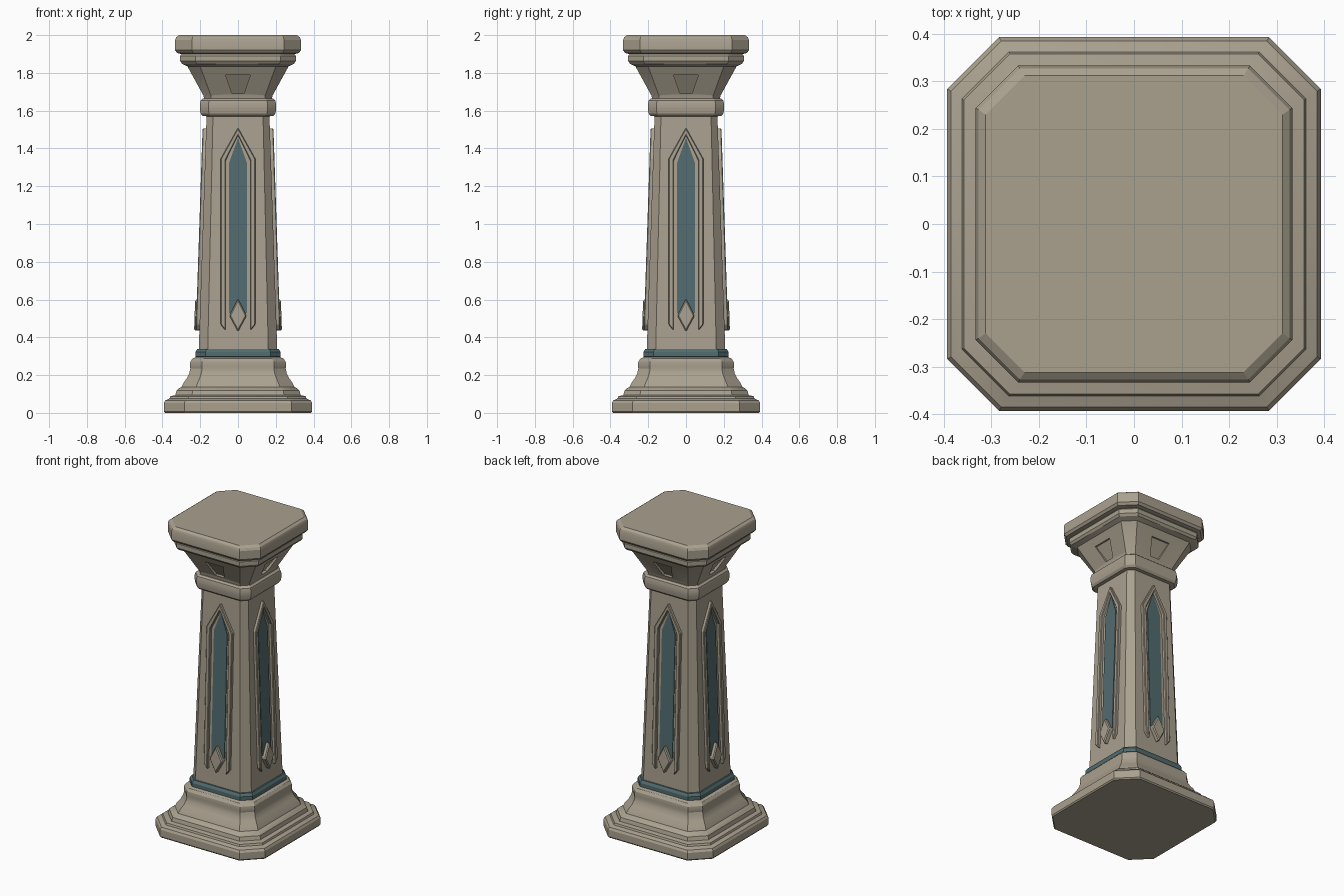
import bpy, bmesh, math

if "Cube" in bpy.data.objects:
    bpy.data.objects.remove(bpy.data.objects["Cube"])


def material(name, rgb):
    m = bpy.data.materials.new(name)
    m.diffuse_color = (*rgb, 1)
    m.use_nodes = True
    m.node_tree.nodes["Principled BSDF"].inputs["Base Color"].default_value = m.diffuse_color
    return m


STONE = material("stone", (0.40, 0.355, 0.275))
TEAL = material("teal", (0.085, 0.15, 0.16))


def finish(name, bm, mat, bevel=0):
    bmesh.ops.recalc_face_normals(bm, faces=bm.faces)
    me = bpy.data.meshes.new(name)
    bm.to_mesh(me)
    bm.free()
    ob = bpy.data.objects.new(name, me)
    bpy.context.collection.objects.link(ob)
    if mat:
        me.materials.append(mat)
    if bevel:
        b = ob.modifiers.new("bevel", "BEVEL")
        b.width, b.segments = bevel, 1
    return ob


def smooth(ob):
    bpy.ops.object.select_all(action="DESELECT")
    ob.select_set(True)
    bpy.context.view_layer.objects.active = ob
    bpy.ops.object.shade_smooth_by_angle(angle=math.radians(25))


def loft(name, profile, mat):
    """Stack chamfered squares given as (half width, height)."""
    bm = bmesh.new()
    rings = []
    for w, z in profile:
        a = w - (0.045 + (w - 0.2) * 0.33)
        pts = [(a, -w), (w, -a), (w, a), (a, w), (-a, w), (-w, a), (-w, -a), (-a, -w)]
        rings.append([bm.verts.new((x, y, z)) for x, y in pts])
    for lo, hi in zip(rings, rings[1:]):
        for i in range(8):
            j = (i + 1) % 8
            bm.faces.new((lo[i], lo[j], hi[j], hi[i]))
    bm.faces.new(rings[0][::-1])
    bm.faces.new(rings[-1])
    ob = finish(name, bm, mat)
    smooth(ob)
    return ob


def prism(name, pts, back, front, mat, side, bevel=0):
    """Extrude an (x, z) outline between two sloping depths on one side."""
    bm = bmesh.new()
    b = [bm.verts.new((x, -back(z), z)) for x, z in pts]
    f = [bm.verts.new((x, -front(z), z)) for x, z in pts]
    bm.faces.new(b)
    bm.faces.new(f[::-1])
    for i in range(len(pts)):
        j = (i + 1) % len(pts)
        bm.faces.new((b[i], b[j], f[j], f[i]))
    ob = finish(name, bm, mat, bevel)
    ob.rotation_euler.z = side * math.pi / 2
    return ob


def mirrored(right):
    """Close a right half outline whose points on x = 0 are shared."""
    return right + [(-x, z) for x, z in reversed(right) if x > 0]


def shaft_w(z):
    return 0.208 - 0.0335 * (z - 0.33)


def shaft_plus(d):
    return lambda z: shaft_w(z) + d


# Stacked body
loft("base", [(0.387, 0), (0.393, 0.008), (0.393, 0.052), (0.385, 0.066), (0.362, 0.076),
              (0.358, 0.088), (0.332, 0.094), (0.326, 0.118), (0.312, 0.13), (0.298, 0.138),
              (0.288, 0.16), (0.27, 0.185), (0.258, 0.21), (0.252, 0.235), (0.255, 0.25),
              (0.252, 0.272), (0.24, 0.288), (0.22, 0.297)], STONE)
loft("base_band", [(0.215, 0.292), (0.226, 0.298), (0.226, 0.322), (0.216, 0.338),
                   (0.2, 0.339)], TEAL)
loft("shaft", [(shaft_w(0.28), 0.28), (shaft_w(1.6), 1.6)], STONE)
loft("neck_ring", [(0.165, 1.57), (0.188, 1.572), (0.198, 1.585), (0.202, 1.61), (0.202, 1.635),
                   (0.197, 1.655), (0.185, 1.665), (0.16, 1.667)], STONE)
capital = loft("capital", [(0.178, 1.655), (0.183, 1.68), (0.268, 1.835), (0.296, 1.848),
                           (0.306, 1.862), (0.306, 1.89), (0.295, 1.905), (0.28, 1.915)], STONE)
loft("cap_slab", [(0.30, 1.9), (0.322, 1.905), (0.333, 1.92), (0.333, 1.975), (0.327, 1.989),
                  (0.312, 2.0)], STONE)


# Notches cut in the sloped capital
def slope_w(z):
    return 0.183 + (z - 1.68) * 0.085 / 0.155


for k in range(4):
    notch = prism("notch_cutter", [(-0.032, 1.692), (0.032, 1.692), (0.066, 1.79), (-0.066, 1.79)],
                  lambda z: slope_w(z) - 0.022 + (z - 1.692) * 0.12,
                  lambda z: slope_w(z) + 0.03, None, k)
    notch.hide_render = True
    notch.hide_set(True)
    cut = capital.modifiers.new("notch", "BOOLEAN")
    cut.operation, cut.object, cut.solver = "DIFFERENCE", notch, "EXACT"

# Lancet frame, inlay and diamond on each face
frame = [(0.066, 0.435), (0.092, 0.468), (0.092, 1.345), (0, 1.51)]
frame_inner = [(0, 1.468), (0.066, 1.335)]
outline = frame + [(-x, z) for x, z in reversed(frame[:3])] + [(-0.066, 1.335), (0, 1.468), (0.066, 1.335)]
inlay = mirrored([(0, 0.5), (0.047, 0.53), (0.047, 1.325), (0, 1.455)])
diamond = [(0, 0.43), (0.046, 0.515), (0, 0.605), (-0.046, 0.515)]
for k in range(4):
    prism("lancet_frame", outline, shaft_plus(-0.01), shaft_plus(0.019), STONE, k, 0.004)
    prism("inlay", inlay, shaft_plus(-0.01), shaft_plus(0.005), TEAL, k)
    prism("diamond", diamond, shaft_plus(-0.01), shaft_plus(0.028), STONE, k, 0.006)
